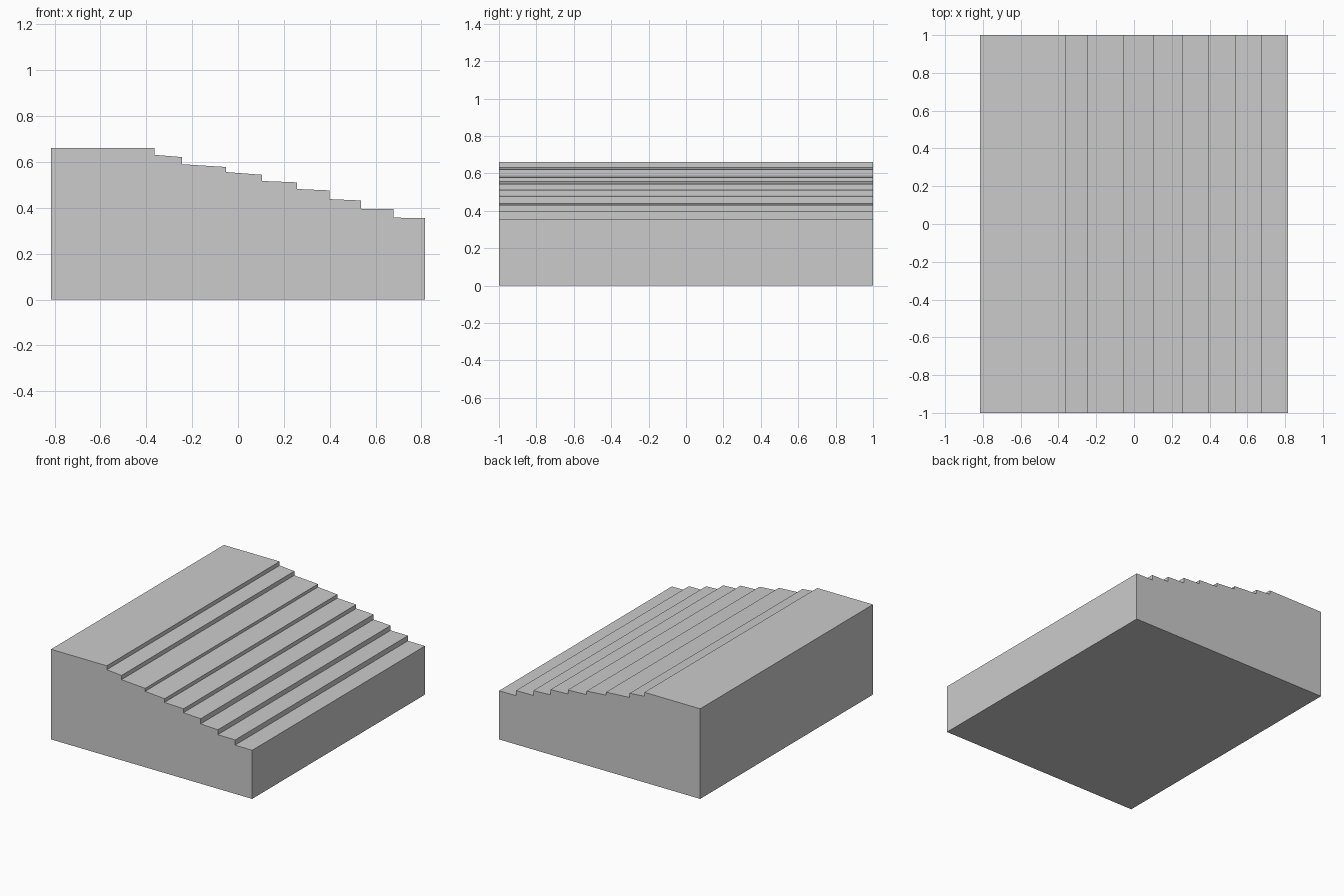
import bpy
import bmesh
from mathutils import Vector

if "Cube" in bpy.data.objects:
    bpy.data.objects.remove(bpy.data.objects["Cube"])

HALF_X, HALF_Y = 0.815, 1.0
TOP = 0.66

# Each terrace: start x, height at its start, height at its outer edge
terraces = [
    (-0.363, 0.631, 0.621),
    (-0.244, 0.590, 0.578),
    (-0.052, 0.556, 0.544),
    (0.105, 0.517, 0.511),
    (0.258, 0.482, 0.476),
    (0.398, 0.438, 0.432),
    (0.537, 0.396, 0.395),
    (0.677, 0.357, 0.356),
]

# Side profile: base, flat top, then the descending terraces
profile = [(HALF_X, 0), (-HALF_X, 0), (-HALF_X, TOP), (terraces[0][0], TOP)]
ends = [t[0] for t in terraces[1:]] + [HALF_X]
for (x, z_start, z_end), x_end in zip(terraces, ends):
    profile += [(x, z_start), (x_end, z_end)]

# Extrude the profile along y
bm = bmesh.new()
side = bm.faces.new([bm.verts.new((x, -HALF_Y, z)) for x, z in profile])
result = bmesh.ops.extrude_face_region(bm, geom=[side], use_keep_orig=True)
far = [v for v in result["geom"] if isinstance(v, bmesh.types.BMVert)]
bmesh.ops.translate(bm, verts=far, vec=Vector((0, 2 * HALF_Y, 0)))
bmesh.ops.recalc_face_normals(bm, faces=bm.faces)

mesh = bpy.data.meshes.new("terraced_block")
bm.to_mesh(mesh)
bm.free()
block = bpy.data.objects.new("terraced_block", mesh)
bpy.context.collection.objects.link(block)
